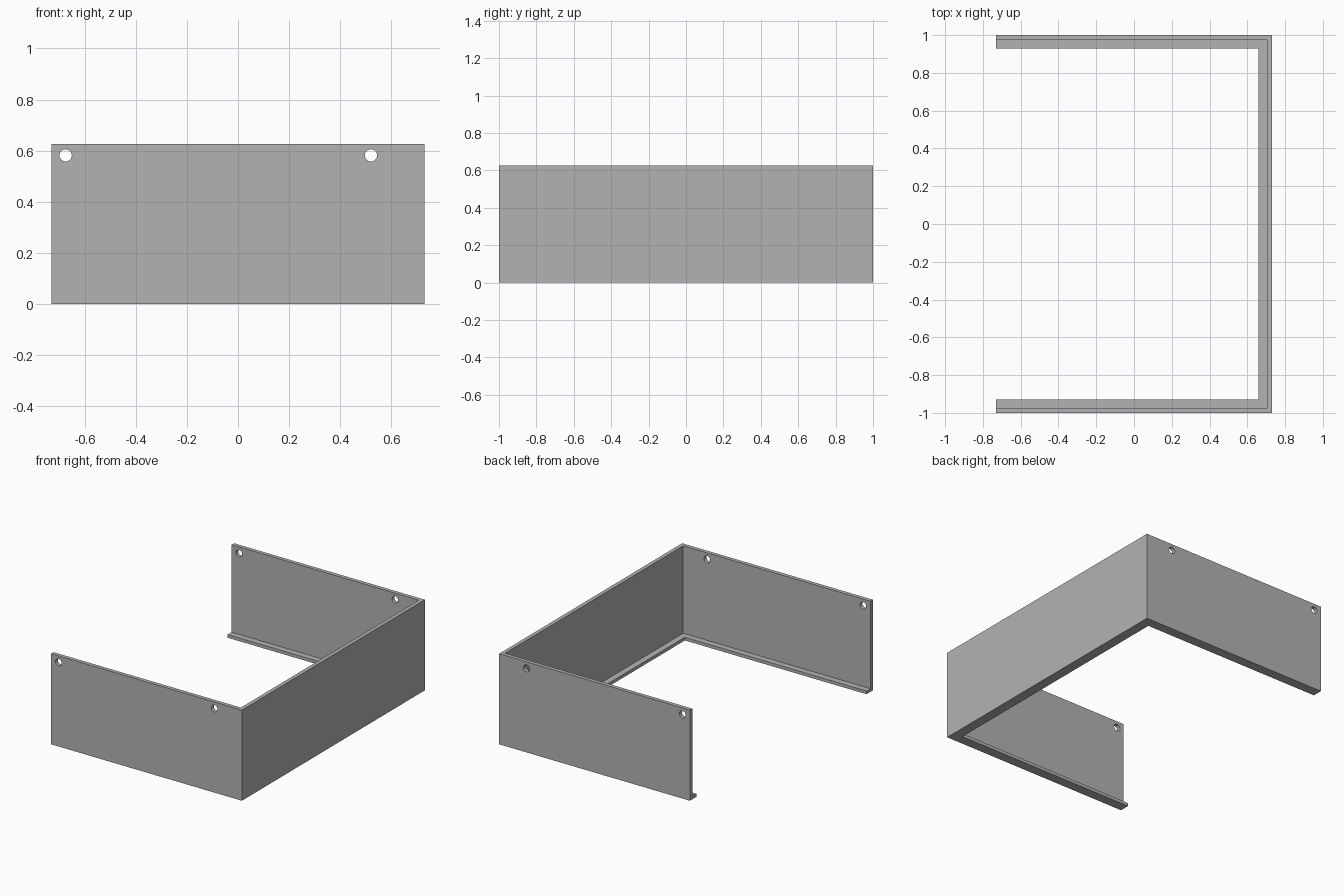
import bpy
import bmesh
from math import radians

cube = bpy.data.objects.get("Cube")
if cube:
    bpy.data.objects.remove(cube, do_unlink=True)

HALF_X, HALF_Y, HEIGHT = 0.73, 1.0, 0.627
WALL, LIP, LIP_THICK = 0.027, 0.07, 0.022
HOLE_Z, HOLE_RADIUS = 0.582, 0.024

grey = bpy.data.materials.new("plain grey")
grey.use_nodes = True
colour = (0.45, 0.45, 0.45, 1)
grey.diffuse_color = colour
grey.node_tree.nodes["Principled BSDF"].inputs["Base Color"].default_value = colour

# L-shaped section: (distance inward from the outer face, height)
section = [(0, 0), (LIP, 0), (LIP, LIP_THICK), (WALL, LIP_THICK),
           (WALL, HEIGHT), (0, HEIGHT)]


def station(bm, x, y, inward_x, inward_y):
    """Place the section at one point of the path, mitred by its inward direction."""
    return [bm.verts.new((x + inward_x * d, y + inward_y * d, z)) for d, z in section]


# Sweep the section around the three sides, open on the right
bm = bmesh.new()
rings = [station(bm, -HALF_X, -HALF_Y, 0, 1),
         station(bm, HALF_X, -HALF_Y, -1, 1),
         station(bm, HALF_X, HALF_Y, -1, -1),
         station(bm, -HALF_X, HALF_Y, 0, -1)]
for a, b in zip(rings, rings[1:]):
    for i in range(len(section)):
        j = (i + 1) % len(section)
        bm.faces.new((a[i], b[i], b[j], a[j]))
bm.faces.new(rings[0])
bm.faces.new(rings[-1])
bmesh.ops.recalc_face_normals(bm, faces=bm.faces)
mesh = bpy.data.meshes.new("lipped_wall")
bm.to_mesh(mesh)
bm.free()
wall = bpy.data.objects.new("lipped_wall", mesh)
bpy.context.collection.objects.link(wall)
mesh.materials.append(grey)

# Screw holes through the front and back walls
for x in (-0.674, 0.52):
    bpy.ops.mesh.primitive_cylinder_add(vertices=32, radius=HOLE_RADIUS, depth=3,
                                        location=(x, 0, HOLE_Z),
                                        rotation=(radians(90), 0, 0))
    cutter = bpy.context.object
    cutter.name = "hole_cutter"
    cutter.hide_render = True
    cutter.data.materials.append(grey)
    cut = wall.modifiers.new("screw_hole", 'BOOLEAN')
    cut.operation, cut.solver, cut.object = 'DIFFERENCE', 'EXACT', cutter
    bpy.ops.object.select_all(action='DESELECT')
    wall.select_set(True)
    bpy.context.view_layer.objects.active = wall
    bpy.ops.object.modifier_apply(modifier=cut.name)
    bpy.data.objects.remove(cutter, do_unlink=True)

# Round hole rims stay smooth, panel edges stay sharp
bpy.ops.object.shade_smooth_by_angle(angle=radians(30))
